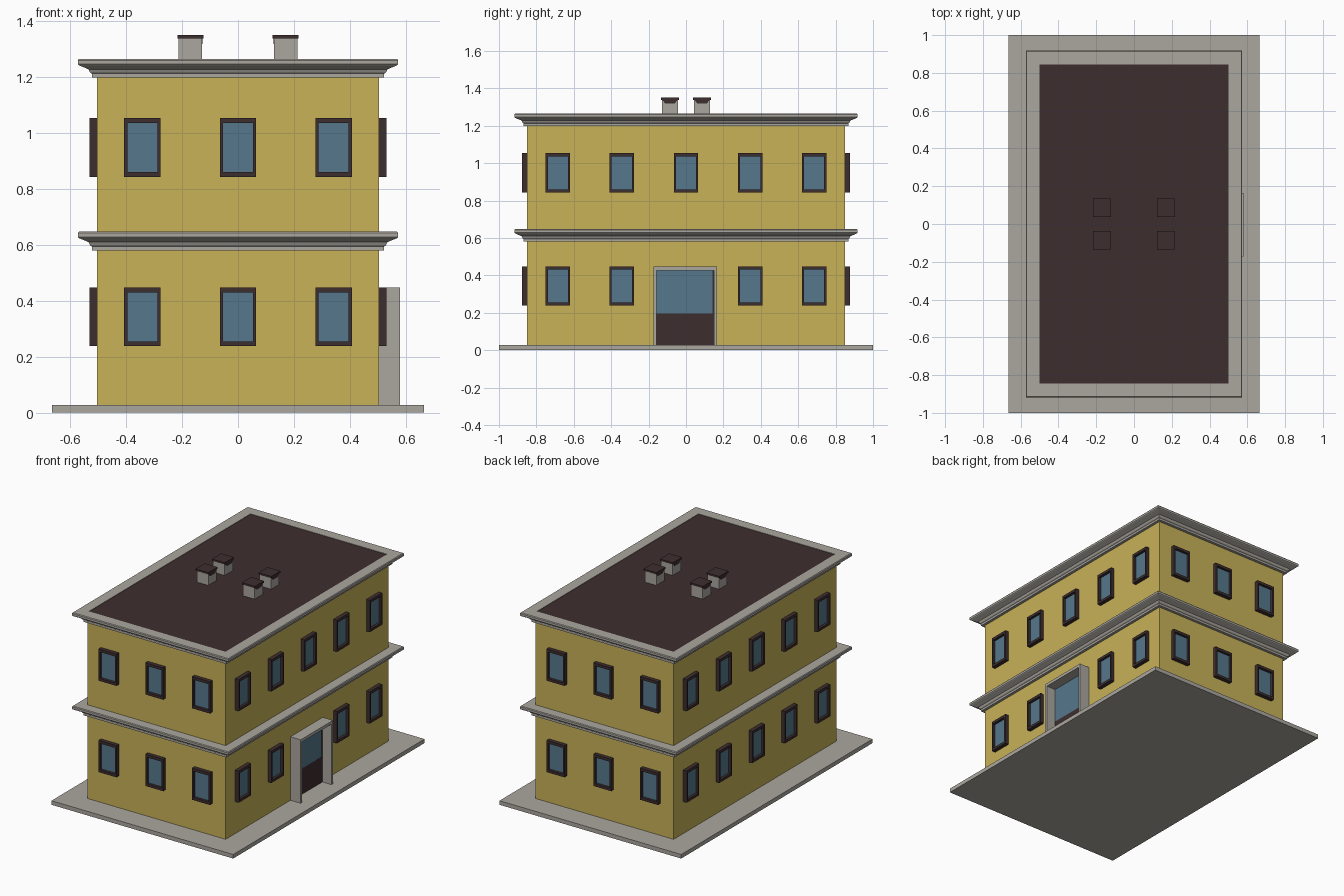
import bpy, bmesh
from mathutils import Matrix

if "Cube" in bpy.data.objects:
    bpy.data.objects.remove(bpy.data.objects["Cube"])

HX, HY = 0.505, 0.85  # wall half sizes


def material(name, rgb):
    m = bpy.data.materials.new(name)
    m.diffuse_color = (*rgb, 1)
    m.use_nodes = True
    m.node_tree.nodes["Principled BSDF"].inputs["Base Color"].default_value = m.diffuse_color
    return m


YELLOW = material("yellow_plaster", (0.577, 0.445, 0.098))
GREY = material("pale_stone", (0.41, 0.39, 0.35))
BROWN = material("dark_brown", (0.048, 0.027, 0.028))
BLUE = material("blue_glass", (0.093, 0.19, 0.265))


def finish(name, bm, mat, matrix=None):
    bmesh.ops.recalc_face_normals(bm, faces=bm.faces)
    me = bpy.data.meshes.new(name)
    bm.to_mesh(me)
    bm.free()
    me.materials.append(mat)
    ob = bpy.data.objects.new(name, me)
    bpy.context.collection.objects.link(ob)
    if matrix:
        ob.matrix_world = matrix
    return ob


def add_box(bm, x0, x1, y0, y1, z0, z1):
    m = Matrix.Translation(((x0 + x1) / 2, (y0 + y1) / 2, (z0 + z1) / 2))
    bmesh.ops.create_cube(bm, size=1, matrix=m @ Matrix.Diagonal((x1 - x0, y1 - y0, z1 - z0, 1)))


def boxes(name, mat, *dims, matrix=None):
    bm = bmesh.new()
    for d in dims:
        add_box(bm, *d)
    return finish(name, bm, mat, matrix)


def cornice(name, z):
    # rectangular moulding: profile of (offset from wall, height) swept round the walls
    profile = [(-0.005, 0), (0.018, 0), (0.018, 0.014), (0.024, 0.018), (0.03, 0.03),
               (0.064, 0.044), (0.068, 0.048), (0.068, 0.062), (0.064, 0.067), (-0.005, 0.067)]
    bm = bmesh.new()
    rings = [[bm.verts.new((sx * (HX + o), sy * (HY + o), z + h))
              for sx, sy in ((-1, -1), (1, -1), (1, 1), (-1, 1))] for o, h in profile]
    for a, b in zip(rings, rings[1:] + rings[:1]):
        for i in range(4):
            j = (i + 1) % 4
            bm.faces.new((a[i], a[j], b[j], b[i]))
    finish(name, bm, GREY)


def window(name, matrix):
    # local frame: x across, -y outwards, z up from the sill
    w, h, d = 0.065, 0.21, 0.026
    gx, g0, g1 = 0.054, 0.017, 0.192
    boxes(name + "_frame", BROWN,
          (-w, -gx, -d, 0, 0, h), (gx, w, -d, 0, 0, h),
          (-gx, gx, -d, 0, 0, g0), (-gx, gx, -d, 0, g1, h), matrix=matrix)
    boxes(name + "_glass", BLUE, (-gx, gx, -0.009, 0, g0, g1), matrix=matrix)


# Ground slab, walls, cornices and roof
boxes("ground_slab", GREY, (-0.665, 0.665, -1, 1, 0, 0.027))
boxes("walls", YELLOW, (-HX, HX, -HY, HY, 0.027, 1.25))
cornice("middle_cornice", 0.58)
cornice("top_cornice", 1.198)
boxes("roof", BROWN, (-0.501, 0.501, -0.846, 0.846, 1.24, 1.262))

# Windows on all four sides, both floors
for floor, z in (("lower", 0.238), ("upper", 0.843)):
    for side, turn, dist, spots in (
            ("front", 0, HY, (-0.342, 0, 0.342)), ("back", 2, HY, (-0.342, 0, 0.342)),
            ("right", 1, HX, (-0.685, -0.343, 0, 0.343, 0.685)),
            ("left", 3, HX, (-0.685, -0.343, 0, 0.343, 0.685))):
        for i, p in enumerate(spots):
            if side == "right" and floor == "lower" and p == 0:
                continue  # the door stands here
            rot = Matrix.Rotation(turn * 1.5707963, 4, "Z")
            window(f"{floor}_{side}_window_{i + 1}", rot @ Matrix.Translation((p, -dist, z)))

# Door with its stone portal
boxes("door_portal", GREY,
      (HX, 0.58, -0.173, -0.158, 0.027, 0.447), (HX, 0.58, 0.15, 0.165, 0.027, 0.447),
      (HX, 0.58, -0.158, 0.15, 0.427, 0.447))
boxes("door_panel", BROWN, (HX, 0.513, -0.158, 0.15, 0.027, 0.195),
      (HX, 0.513, 0.143, 0.15, 0.195, 0.427))
boxes("door_glass", BLUE, (HX, 0.512, -0.158, 0.143, 0.195, 0.427))

# Chimneys with caps and dark flue openings on the sides
for i, (cx, cy) in enumerate([(sx * 0.17, sy * 0.086) for sx in (-1, 1) for sy in (-1, 1)]):
    n = f"chimney_{i + 1}"
    boxes(n, GREY, (cx - 0.042, cx + 0.042, cy - 0.042, cy + 0.042, 1.25, 1.34))
    boxes(n + "_cap", BROWN, (cx - 0.047, cx + 0.047, cy - 0.048, cy + 0.048, 1.338, 1.35))
    bm = bmesh.new()
    for s in (-1, 1):
        x = cx + s * 0.0435
        bm.faces.new([bm.verts.new((x, cy + y, z)) for y, z in
                      ((-0.025, 1.318), (0.025, 1.318), (0.04, 1.338), (-0.04, 1.338))][::s])
    me = finish(n + "_opening", bm, BROWN)
    sol = me.modifiers.new("thickness", "SOLIDIFY")
    sol.thickness = 0.002
